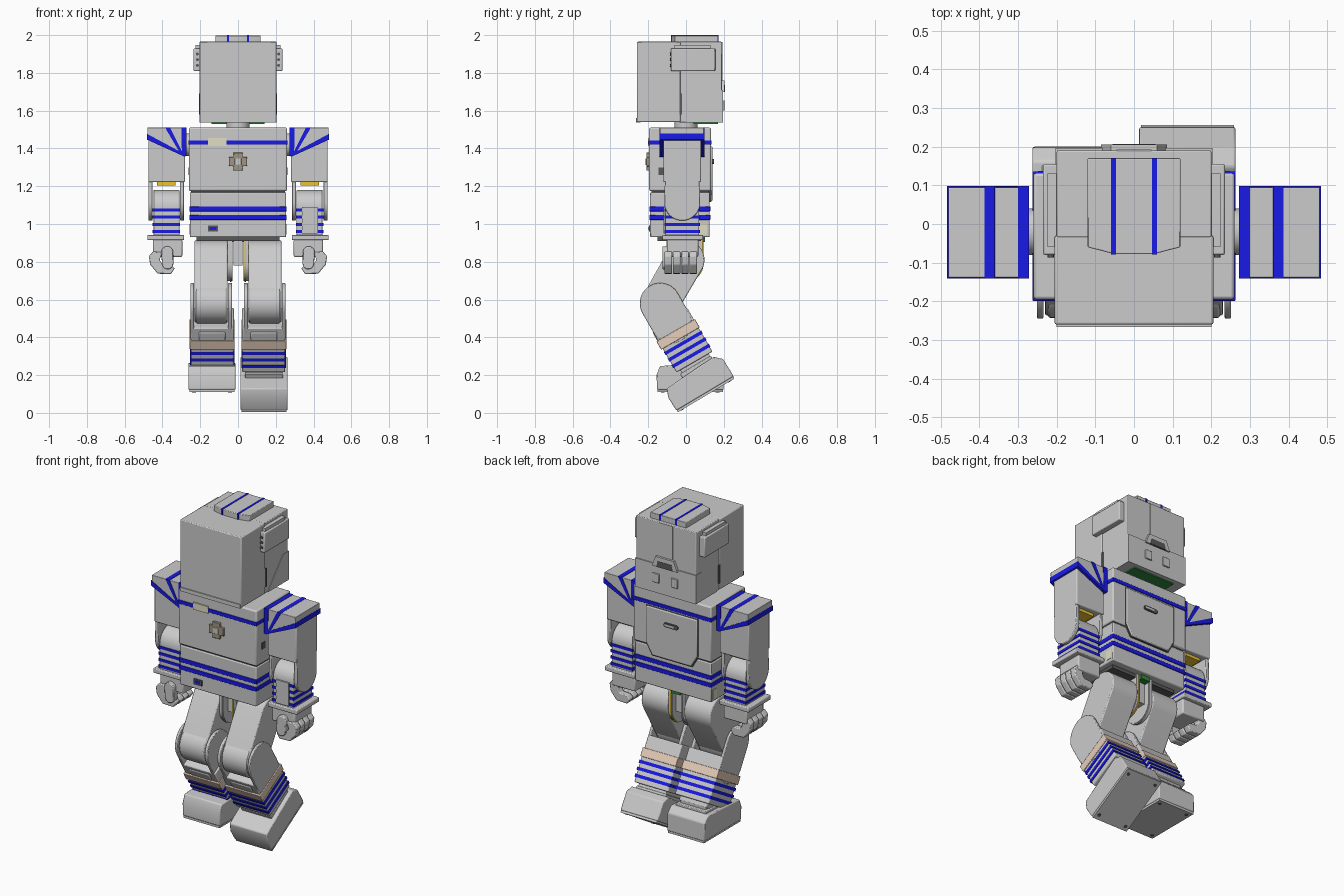
import bpy, bmesh, math
from mathutils import Matrix, Vector

if "Cube" in bpy.data.objects:
    bpy.data.objects.remove(bpy.data.objects["Cube"])


def material(name, rgb):
    m = bpy.data.materials.new(name)
    m.diffuse_color = (*rgb, 1)
    m.use_nodes = True
    m.node_tree.nodes["Principled BSDF"].inputs["Base Color"].default_value = m.diffuse_color
    return m


BLUE = material("blue", (0.01, 0.01, 0.8))
TAN = material("tan", (0.8, 0.62, 0.5))
YELLOW = material("yellow", (0.85, 0.55, 0.03))
GREEN = material("green", (0.03, 0.25, 0.05))
CREAM = material("cream", (0.75, 0.73, 0.55))
DARK = material("dark", (0.1, 0.1, 0.1))
BRONZE = material("bronze", (0.35, 0.3, 0.22))


def prism(name, axis, pts, a, b, mat=None, bevel=0, matrix=None):
    """Extrude a 2D outline along an axis: x takes (y,z), y takes (x,z), z takes (x,y)."""
    place = {"x": lambda p, t: (t, p[0], p[1]),
             "y": lambda p, t: (p[0], t, p[1]),
             "z": lambda p, t: (p[0], p[1], t)}[axis]
    bm = bmesh.new()
    lo = [bm.verts.new(place(p, a)) for p in pts]
    hi = [bm.verts.new(place(p, b)) for p in pts]
    bm.faces.new(lo)
    bm.faces.new(hi[::-1])
    n = len(pts)
    for i in range(n):
        bm.faces.new((lo[i], lo[(i + 1) % n], hi[(i + 1) % n], hi[i]))
    bmesh.ops.recalc_face_normals(bm, faces=bm.faces)
    mesh = bpy.data.meshes.new(name)
    bm.to_mesh(mesh)
    bm.free()
    ob = bpy.data.objects.new(name, mesh)
    bpy.context.collection.objects.link(ob)
    if matrix:
        mesh.transform(matrix)
    if mat:
        mesh.materials.append(mat)
    if bevel:
        mod = ob.modifiers.new("bevel", "BEVEL")
        mod.width, mod.segments, mod.limit_method = bevel, 2, "ANGLE"
    return ob


def box(name, x0, x1, y0, y1, z0, z1, mat=None, bevel=0, matrix=None):
    return prism(name, "z", [(x0, y0), (x1, y0), (x1, y1), (x0, y1)], z0, z1, mat, bevel, matrix)


def capsule(c0, r0, c1, r1, n=20):
    """Outline of a rounded link between two circles."""
    ang = math.atan2(c1[1] - c0[1], c1[0] - c0[0])
    out = []
    for c, r, start in ((c1, r1, ang - math.pi / 2), (c0, r0, ang + math.pi / 2)):
        out += [(c[0] + r * math.cos(start + math.pi * i / n),
                 c[1] + r * math.sin(start + math.pi * i / n)) for i in range(n + 1)]
    return out


def circle(c, r, n=40):
    return [(c[0] + r * math.cos(2 * math.pi * i / n), c[1] + r * math.sin(2 * math.pi * i / n)) for i in range(n)]


# Head: front shell, rear shell, jaw guard and crest
box("head_front", -.205, .205, -.26, -.03, 1.54, 1.965, bevel=.005)
box("head_rear", -.2, .2, -.035, .19, 1.537, 1.965, bevel=.004)
prism("jaw_guard", "x", [(-.005, 1.537), (.14, 1.71), (.196, 1.71), (.196, 1.537)], -.203, .203)
box("head_front_lip", -.2, .2, -.266, -.24, 1.537, 1.56)
prism("mouth_frame", "y", [(-.085, 1.70), (-.06, 1.76), (.06, 1.76), (.085, 1.70)], .18, .205)
prism("mouth_inset", "y", [(-.055, 1.70), (-.045, 1.735), (.045, 1.735), (.055, 1.70)], .19, .2065, DARK)
box("head_back_strip", -.045, .045, .18, .192, 1.76, 1.963)
box("head_circuit_board", -.14, .14, .04, .17, 1.53, 1.54, GREEN)
crest = [(-.12, .17), (.12, .17), (.12, -.06), (.05, -.078), (-.05, -.078), (-.12, -.06)]
prism("crest", "z", crest, 1.96, 1.998, bevel=.003)
for s in (-1, 1):
    box("crest_stripe", s * .047, s * .059, -.079, .171, 1.965, 2.0, BLUE)
    box("ear_pod", s * .195, s * .235, -.08, .155, 1.81, 1.93, bevel=.005)
    box("ear_mount", s * .195, s * .224, -.06, .13, 1.83, 1.948)
    box("head_side_slot", s * .195, s * .206, -.035, -.02, 1.58, 1.69, DARK)
    box("jaw_lug", s * .04, s * .085, .19, .204, 1.60, 1.655, bevel=.003)
    for z in (1.84, 1.87, 1.9):
        prism("ear_bolt", "y", circle((s * .215, z), .008, 12), -.086, -.075, DARK)
prism("neck", "z", circle((0, 0), .062), 1.49, 1.56)

# Torso blocks with stripes wrapping all round
box("chest", -.26, .26, -.195, .132, 1.175, 1.51, bevel=.008)
box("torso_seam", -.25, .25, -.183, .12, 1.16, 1.18, DARK)
box("abdomen", -.255, .255, -.19, .125, .93, 1.168, bevel=.006)
for z0, z1, w, y0, y1 in ((1.42, 1.443, .263, -.199, .136), (1.067, 1.093, .258, -.194, .129),
                          (1.022, 1.048, .258, -.194, .129)):
    box("torso_stripe", -w, w, y0, y1, z0, z1, BLUE, .003)
a, b = .024, .048
cross = [(-a, b), (a, b), (a, a), (b, a), (b, -a), (a, -a), (a, -b), (-a, -b), (-a, -a), (-b, -a), (-b, a), (-a, a)]
prism("chest_boss", "y", [(x, z + 1.33) for x, z in cross], -.21, -.19, BRONZE, .003)
box("chest_boss_core", -.018, .018, -.214, -.19, 1.312, 1.348, bevel=.002)
box("chest_tag", -.16, -.06, -.202, -.19, 1.413, 1.455, CREAM)
box("belt_socket", -.16, -.105, -.197, -.18, .96, .993, DARK)
box("belt_socket_light", -.15, -.115, -.199, -.18, .968, .985, BLUE)
hatch = [(-.17, 1.41), (.17, 1.41), (.17, 1.19), (.13, 1.12), (-.13, 1.12), (-.17, 1.19)]
prism("back_hatch_gap", "y", [(x * 1.03, 1.27 + (z - 1.27) * 1.03) for x, z in hatch], .1, .1335, DARK)
prism("back_hatch", "y", hatch, .1, .14, bevel=.006)
prism("hatch_handle", "y", capsule((-.035, 1.33), .013, (.035, 1.33), .013, 8), .13, .147, DARK)
box("hatch_latch", -.02, .038, .14, .149, 1.324, 1.336)
for s in (-1, 1):
    prism("shoulder_pivot", "x", circle((-.02, 1.42), .06), s * .25, s * .285)
    box("torso_side_vent", s * .25, s * .2625, -.145, -.115, 1.26, 1.30, DARK)
    box("torso_side_port", s * .25, s * .2575, .07, .11, .945, 1.0, CREAM)
box("hip_base", -.22, .22, -.15, .08, .91, .932, DARK)
box("hip_circuit_board", -.03, .03, -.04, .10, .905, .934, GREEN)
box("hip_block", -.025, .025, -.06, .06, .78, .92)

# Arms, built once per side
radiating = ([(.272, 1.512), (.30, 1.512), (.297, 1.362), (.272, 1.36)],
             [(.36, 1.512), (.387, 1.512), (.302, 1.367), (.286, 1.362)],
             [(.483, 1.478), (.483, 1.447), (.282, 1.356), (.282, 1.37)])
finger = [(.40, .85), (.45, .855), (.472, .83), (.465, .785), (.425, .737), (.355, .735), (.335, .765),
          (.355, .785), (.40, .787), (.415, .81)]
for s in (-1, 1):
    m = Matrix.Diagonal((s, 1, 1, 1))

    def mbox(*args, **kw):
        ob = box(*args, **kw, matrix=m)
        if s < 0:
            ob.data.flip_normals()

    def mprism(*args, **kw):
        ob = prism(*args, **kw, matrix=m)
        if s < 0:
            ob.data.flip_normals()

    mprism("shoulder_cap", "y", [(.275, 1.51), (.48, 1.51), (.48, 1.45), (.28, 1.358), (.275, 1.36)], -.138, .095, bevel=.006)
    for pts in radiating:
        mprism("shoulder_stripe", "y", pts, -.141, .098, BLUE)
    mbox("upper_arm", .28, .475, -.12, .08, 1.222, 1.47, bevel=.006)
    mbox("upper_arm_gold_contact", .33, .43, -.08, .05, 1.205, 1.223, YELLOW)
    elbow = capsule((-.02, 1.22), .092, (-.02, 1.113), .095)
    mprism("elbow_inner_plate", "x", elbow, .285, .306, bevel=.004)
    mprism("elbow_outer_plate", "x", elbow, .452, .475, bevel=.004)
    mprism("forearm", "x", [(-.11, .94)] + [(-.02 - .09 * math.cos(t * math.pi / 16), 1.09 + .09 * math.sin(t * math.pi / 16))
                            for t in range(17)] + [(.07, .94)], .31, .448, bevel=.004)
    for z in (.96, .998, 1.036, 1.074):
        mbox("forearm_stripe", .306, .452, -.114, .074, z - .008, z + .008, BLUE)
    mbox("wrist_plate", .285, .48, -.125, .09, .915, .943, bevel=.005)
    mbox("palm", .295, .45, -.1, .065, .825, .92, bevel=.008)
    for i in range(4):
        mprism("finger", "y", finger, -.113 + i * .044, -.074 + i * .044, bevel=.005)
    mprism("thumb", "y", capsule((.375, .85), .032, (.372, .79), .03, 10), -.125, -.085, bevel=.005)
box("forearm_front_cover", .338, .42, -.119, -.09, .95, 1.09)

# Legs: angled thigh, round knee, striped shin
HIP, KNEE = Vector((-.005, .81)), Vector((-.137, .58))
DOWN, BACK = Vector((.5, -.866)), Vector((.866, .5))


def shin(d0, d1, w0, w1):
    return [KNEE + DOWN * d + BACK * w for d, w in ((d0, w0), (d1, w0), (d1, w1), (d0, w1))]


for s in (-1, 1):
    side = lambda a, b: (s * a, s * b)
    prism("thigh", "x", capsule(HIP, .103, KNEE, .1), *side(.055, .23), bevel=.006)
    prism("hip_plate", "x", capsule((-.005, .93), .093, (-.005, .79), .093), *side(.03, .055))
    prism("hip_rim", "x", capsule((-.005, .92), .098, (-.005, .79), .098), *side(.034, .042), YELLOW if s > 0 else None)
    for x0, x1 in ((.032, .052), (.234, .251)):
        prism("knee_plate", "x", capsule(KNEE, .108, KNEE + DOWN * .12, .108), *side(x0, x1), bevel=.004)
    prism("knee_drum", "x", circle(KNEE, .106), *side(.06, .222), bevel=.006)
    prism("shin", "x", shin(.09, .36, -.108, .112), *side(.022, .25), bevel=.006)
    prism("shin_tan_band", "x", shin(.165, .215, -.118, .118), *side(.018, .256), TAN, .003)
    c = KNEE + DOWN * .19 - BACK * .118
    prism("shin_tan_crest", "x", shin(.11, .17, -.112, .02), *side(.065, .21), bevel=.01)
    for d in (.243, .283, .323):
        prism("shin_stripe", "x", shin(d - .009, d + .009, -.112, .116), *side(.018, .254), BLUE)
    prism("ankle_cuff", "x", shin(.35, .385, -.085, .09), *side(.045, .23), bevel=.004)
    prism("ankle_ball", "x", circle(KNEE + DOWN * .39, .07), *side(.06, .215))

# Feet: one flat, one with raised heel
side_profile = [(-.175, .012), (-.178, .09), (-.16, .138), (.03, .15), (.14, .155), (.176, .12), (.178, .012)]
for s, y, z, tilt in ((-1, .022, .11, 0), (1, .106, .092, 30.8)):
    m = Matrix.Translation((s * .138, y, z)) @ Matrix.Rotation(math.radians(tilt), 4, "X")
    prism("foot", "x", side_profile, -.125, .125, bevel=.006, matrix=m)
    box("foot_sole", -.12, .12, -.173, .175, 0, .013, matrix=m)
    box("foot_top_step", -.1, .1, -.06, .13, .14, .168, bevel=.004, matrix=m)
    box("foot_collar", -.085, .085, -.03, .11, .16, .186, bevel=.004, matrix=m)
    for px in (-.095, .095):
        for py in (-.145, .145):
            prism("sole_bolt", "z", circle((px, py), .01, 12), -.002, .01, DARK, matrix=m)

# Smooth the round parts and keep the edges sharp
bpy.ops.object.select_all(action="SELECT")
bpy.context.view_layer.objects.active = bpy.context.selected_objects[0]
bpy.ops.object.shade_smooth_by_angle(angle=math.radians(30))
